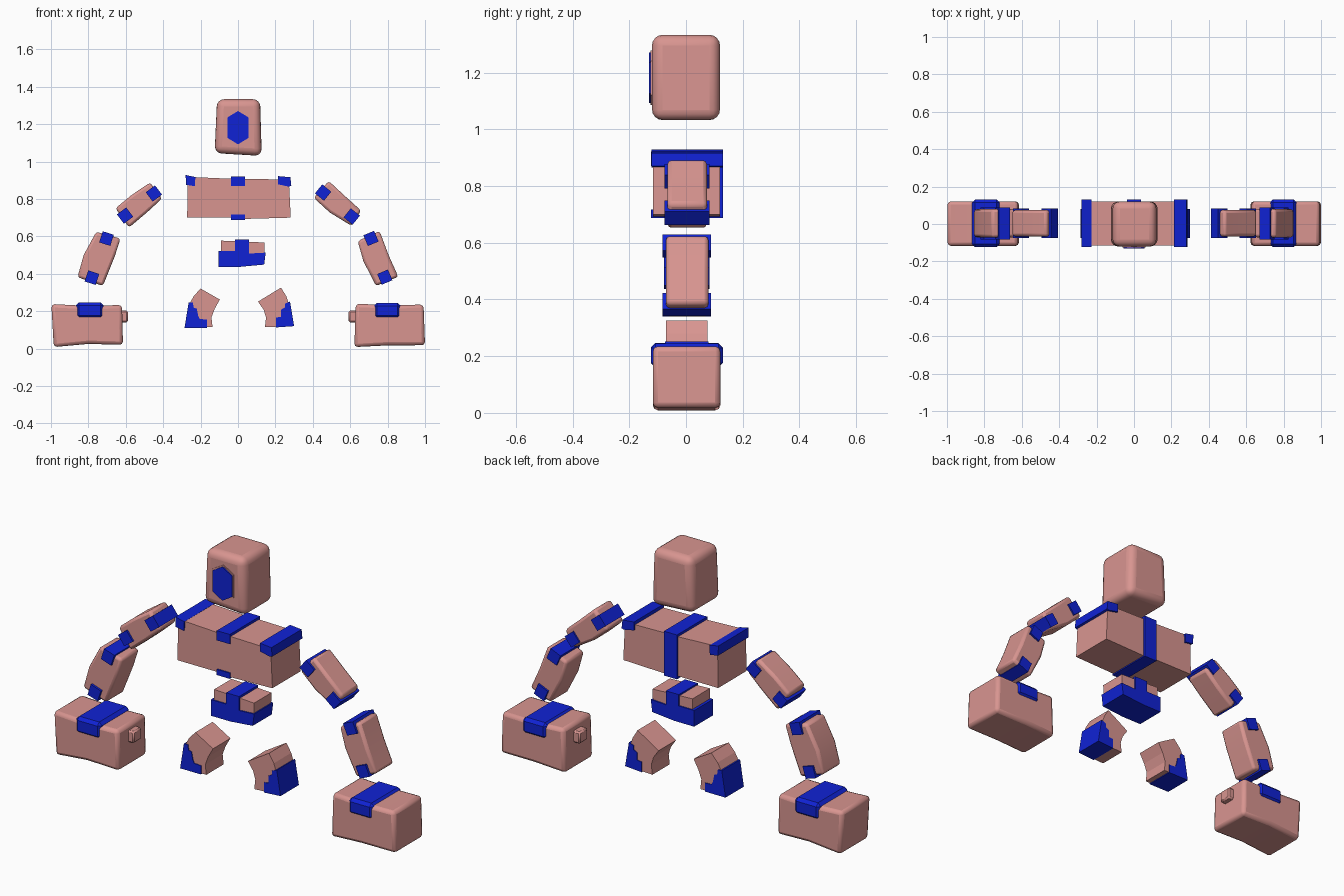
import bpy, bmesh, math
from mathutils import Matrix


def material(name, rgb):
    m = bpy.data.materials.new(name)
    m.diffuse_color = (*rgb, 1)
    return m


PINK = material("dusty pink", (0.69, 0.30, 0.28))
BLUE = material("deep blue", (0.005, 0.016, 0.66))


def prism(name, profile, a, b, mat, bevel=0.0, segs=2, axis="y", smooth=True):
    """Extrude a profile along y (points are x,z) or along x (points are y,z)."""
    place = (lambda p, t: (p[0], t, p[1])) if axis == "y" else (lambda p, t: (t, p[0], p[1]))
    bm = bmesh.new()
    lo = [bm.verts.new(place(p, a)) for p in profile]
    hi = [bm.verts.new(place(p, b)) for p in profile]
    bm.faces.new(lo)
    bm.faces.new(hi[::-1])
    n = len(profile)
    for i in range(n):
        j = (i + 1) % n
        bm.faces.new((lo[j], lo[i], hi[i], hi[j]))
    bmesh.ops.recalc_face_normals(bm, faces=bm.faces)
    mesh = bpy.data.meshes.new(name)
    bm.to_mesh(mesh)
    bm.free()
    mesh.materials.append(mat)
    ob = bpy.data.objects.new(name, mesh)
    bpy.context.collection.objects.link(ob)
    if bevel:
        mod = ob.modifiers.new("rounded edges", "BEVEL")
        mod.width, mod.segments = bevel, segs
        mod.limit_method, mod.angle_limit = "ANGLE", math.radians(40)
        if smooth:
            bpy.ops.object.select_all(action="DESELECT")
            ob.select_set(True)
            bpy.context.view_layer.objects.active = ob
            bpy.ops.object.shade_smooth_by_angle(angle=math.radians(35))
    return ob


def rect(x0, x1, z0, z1):
    return [(x0, z0), (x1, z0), (x1, z1), (x0, z1)]


def turned_square(cx, cz, size, degrees):
    """Square profile turned about its centre."""
    rot = Matrix.Rotation(math.radians(degrees), 2)
    out = []
    for u, v in ((-1, -1), (1, -1), (1, 1), (-1, 1)):
        x = rot[0][0] * u + rot[0][1] * v
        z = rot[1][0] * u + rot[1][1] * v
        out.append((cx + x * size / 2, cz + z * size / 2))
    return out


def hexagon(w, z0, z1, tip):
    return [(0, z0), (w, z0 + tip), (w, z1 - tip), (0, z1), (-w, z1 - tip), (-w, z0 + tip)]


# Head with raised face plate
prism("head", [(-0.125, 1.045), (0.127, 1.03), (0.118, 1.333), (-0.112, 1.333)],
      -0.12, 0.12, PINK, 0.038, 4)
prism("face_rim", hexagon(0.062, 1.085, 1.277, 0.036), -0.125, -0.1, PINK)
prism("face_plate", hexagon(0.056, 1.092, 1.27, 0.034), -0.131, -0.11, BLUE)

# Torso, shoulder caps and centre strap that covers the whole back
prism("torso", [(-0.272, 0.70), (-0.04, 0.70), (0.03, 0.693), (0.282, 0.70),
                (0.272, 0.903), (0.03, 0.908), (-0.04, 0.908), (-0.268, 0.918)],
      -0.116, 0.12, PINK)
prism("left_shoulder_cap", [(-0.278, 0.876), (-0.23, 0.868), (-0.228, 0.917), (-0.28, 0.928)],
      -0.122, 0.13, BLUE)
prism("right_shoulder_cap", [(0.213, 0.878), (0.272, 0.866), (0.285, 0.87), (0.28, 0.916), (0.213, 0.922)],
      -0.122, 0.13, BLUE)
prism("torso_strap", [(-0.123, 0.87), (-0.123, 0.921), (0.13, 0.921), (0.13, 0.687),
                      (-0.123, 0.687), (-0.123, 0.717), (0.11, 0.717), (0.11, 0.87)],
      -0.038, 0.038, BLUE, axis="x")

# Pelvis
prism("pelvis", [(-0.09, 0.47), (0.14, 0.47), (0.143, 0.567), (-0.09, 0.577)],
      -0.07, 0.075, PINK)
prism("pelvis_guard", [(-0.105, 0.437), (0.01, 0.437), (0.14, 0.449), (0.148, 0.513),
                       (0.06, 0.508), (0.06, 0.582), (-0.015, 0.582), (-0.015, 0.522), (-0.105, 0.522)],
      -0.077, 0.082, BLUE)

# Bent legs with stepped outer guards
prism("left_leg", [(-0.2, 0.321), (-0.097, 0.262), (-0.125, 0.212), (-0.142, 0.166), (-0.136, 0.114),
                   (-0.278, 0.114), (-0.262, 0.235), (-0.237, 0.28)], -0.07, 0.075, PINK)
prism("left_leg_guard", [(-0.286, 0.11), (-0.165, 0.11), (-0.165, 0.155), (-0.205, 0.158),
                         (-0.213, 0.176), (-0.22, 0.213), (-0.237, 0.219), (-0.241, 0.246),
                         (-0.264, 0.246)], -0.074, 0.079, BLUE)
prism("right_leg", [(0.23, 0.326), (0.107, 0.251), (0.137, 0.208), (0.15, 0.166), (0.144, 0.114),
                    (0.292, 0.121), (0.275, 0.23), (0.258, 0.28)], -0.07, 0.075, PINK)
prism("right_leg_guard", [(0.3, 0.12), (0.203, 0.113), (0.203, 0.166), (0.23, 0.17),
                          (0.23, 0.208), (0.25, 0.219), (0.25, 0.24), (0.278, 0.251)],
      -0.074, 0.079, BLUE)

# Upper arms and forearms, each with a blue cap at both ends
ARMS = {
    "left_upper_arm": ([(-0.47, 0.888), (-0.406, 0.802), (-0.49, 0.725), (-0.583, 0.647),
                        (-0.655, 0.75), (-0.57, 0.82)],
                       [(-0.45, 0.829), (-0.604, 0.711)], 37, 0.07, 0.009),
    "right_upper_arm": ([(0.485, 0.896), (0.405, 0.806), (0.49, 0.728), (0.607, 0.656),
                         (0.658, 0.738), (0.57, 0.817)],
                        [(0.455, 0.834), (0.608, 0.706)], -39, 0.07, 0.009),
    "left_forearm": ([(-0.758, 0.624), (-0.628, 0.588), (-0.66, 0.49), (-0.722, 0.335),
                      (-0.858, 0.382), (-0.825, 0.5)],
                     [(-0.703, 0.588), (-0.781, 0.379)], -18, 0.075, 0.011),
    "right_forearm": ([(0.757, 0.628), (0.64, 0.575), (0.67, 0.468), (0.738, 0.335),
                       (0.857, 0.384), (0.805, 0.5)],
                      [(0.711, 0.589), (0.785, 0.382)], 23, 0.075, 0.011),
}
for name, (outline, caps, angle, half, lip) in ARMS.items():
    prism(name, outline, -half + 0.004, half + 0.004, PINK, 0.014, 2)
    for end, (cx, cz) in zip(("upper", "lower"), caps):
        prism(f"{name}_{end}_cap", turned_square(cx, cz, 0.062, angle),
              -half - lip + 0.003, half + lip + 0.003, BLUE)

# Large fists with top bands and inner knobs
FISTS = {
    "left_fist": [(-0.985, 0.008), (-0.8, 0.025), (-0.615, 0.02), (-0.62, 0.233),
                  (-0.8, 0.228), (-0.998, 0.238)],
    "right_fist": [(0.622, 0.008), (0.8, 0.017), (1.0, 0.018), (0.992, 0.235),
                   (0.8, 0.232), (0.63, 0.24)],
}
for name, outline in FISTS.items():
    prism(name, outline, -0.117, 0.121, PINK, 0.018, 2)
prism("left_fist_band", rect(-0.866, -0.718, 0.16, 0.247), -0.124, 0.13, BLUE, 0.016, 1, smooth=False)
prism("right_fist_band", rect(0.726, 0.87, 0.16, 0.244), -0.124, 0.13, BLUE, 0.016, 1, smooth=False)
prism("left_knob", rect(-0.64, -0.588, 0.14, 0.203), -0.03, 0.04, PINK, 0.008, 1)
prism("right_knob", rect(0.592, 0.65, 0.14, 0.203), -0.03, 0.04, PINK, 0.008, 1)
